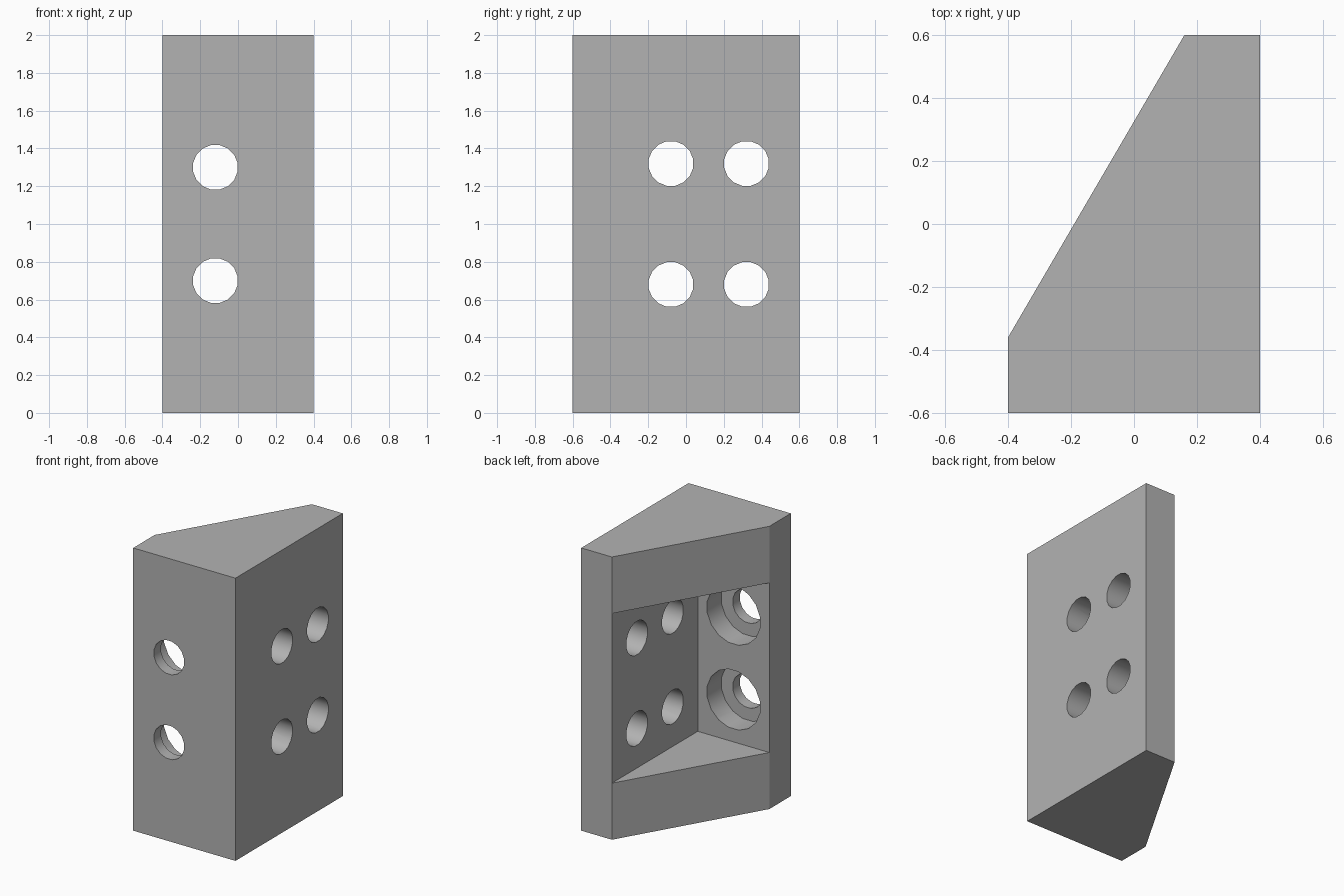
import bpy
import bmesh
from math import pi, radians
from mathutils import Matrix, Vector

cube = bpy.data.objects.get("Cube")
if cube:
    bpy.data.objects.remove(cube, do_unlink=True)

# Material
grey = bpy.data.materials.new("plain grey")
grey.use_nodes = True
colour = (0.45, 0.45, 0.45, 1)
grey.diffuse_color = colour
grey.node_tree.nodes["Principled BSDF"].inputs["Base Color"].default_value = colour


def make_object(name, bm):
    bmesh.ops.recalc_face_normals(bm, faces=bm.faces)
    mesh = bpy.data.meshes.new(name)
    bm.to_mesh(mesh)
    bm.free()
    mesh.materials.append(grey)
    obj = bpy.data.objects.new(name, mesh)
    bpy.context.collection.objects.link(obj)
    return obj


def prism(name, outline, z0, z1):
    bm = bmesh.new()
    face = bm.faces.new([bm.verts.new((x, y, z0)) for x, y in outline])
    top = bmesh.ops.extrude_face_region(bm, geom=[face])["geom"]
    verts = [v for v in top if isinstance(v, bmesh.types.BMVert)]
    bmesh.ops.translate(bm, verts=verts, vec=(0, 0, z1 - z0))
    return make_object(name, bm)


def rod(name, start, end, radius):
    start, end = Vector(start), Vector(end)
    axis = end - start
    turn = axis.to_track_quat("Z", "Y").to_matrix().to_4x4()
    place = Matrix.Translation((start + end) / 2) @ turn @ Matrix.Rotation(pi / 16, 4, "Z")
    bm = bmesh.new()
    bmesh.ops.create_cone(bm, cap_ends=True, segments=16, radius1=radius,
                          radius2=radius, depth=axis.length, matrix=place)
    return make_object(name, bm)


def cut(target, cutter):
    cutter.hide_render = True
    mod = target.modifiers.new("cut", "BOOLEAN")
    mod.operation = "DIFFERENCE"
    mod.solver = "EXACT"
    mod.object = cutter
    bpy.context.view_layer.objects.active = target
    bpy.ops.object.modifier_apply(modifier=mod.name)
    bpy.data.objects.remove(cutter, do_unlink=True)


# Wedge-shaped bracket body
bracket = prism("bracket", [(-0.4, -0.6), (0.4, -0.6), (0.4, 0.6),
                            (0.16, 0.6), (-0.4, -0.36)], 0, 2)

# Triangular pocket opening through the slanted face
cut(bracket, prism("pocket", [(0.16, -0.36), (0.16, 0.6), (-0.12, 0.68),
                              (-0.5, 0.1), (-0.4, -0.36)], 0.4, 1.6))

# Plain bolt holes through the side wall
for y in (-0.08, 0.32):
    for z in (0.68, 1.32):
        cut(bracket, rod("side_hole", (0.1, y, z), (0.5, y, z), 0.12))

# Counterbored bolt holes through the front wall
for z in (0.7, 1.3):
    cut(bracket, rod("front_hole", (-0.12, -0.7, z), (-0.12, -0.3, z), 0.12))
    cut(bracket, rod("counterbore", (-0.12, -0.52, z), (-0.12, -0.3, z), 0.21))

# Smooth hole walls, sharp edges elsewhere
bpy.ops.object.select_all(action="DESELECT")
bracket.select_set(True)
bpy.context.view_layer.objects.active = bracket
bpy.ops.object.shade_smooth_by_angle(angle=radians(30))
